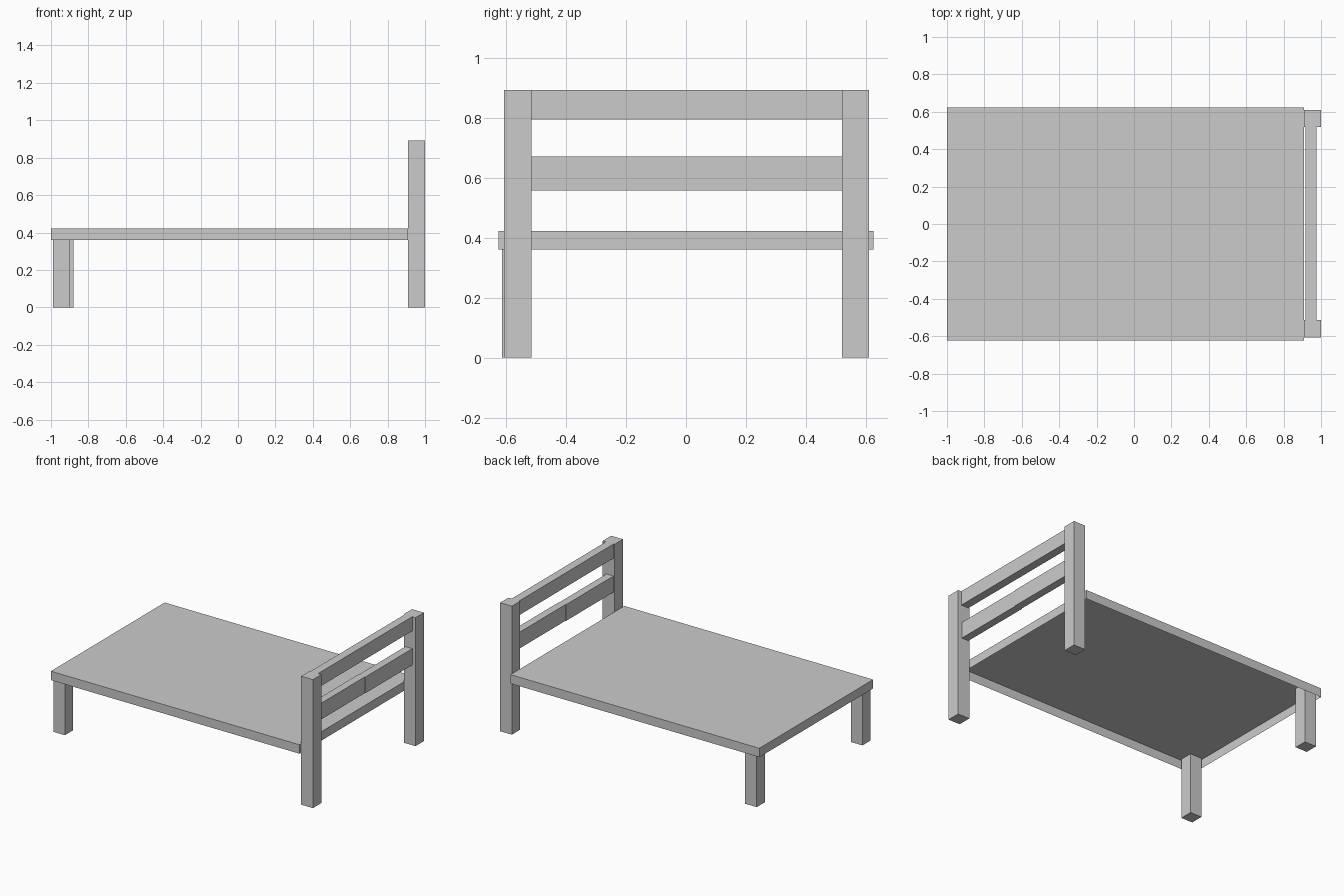
import bpy, bmesh

if "Cube" in bpy.data.objects:
    bpy.data.objects.remove(bpy.data.objects["Cube"])


def box(name, x, y, z, open_bottom=False):
    """Axis-aligned box from (min, max) ranges, optionally without its bottom face."""
    bm = bmesh.new()
    bmesh.ops.create_cube(bm, size=1)
    for v in bm.verts:
        v.co = [r[0] if c < 0 else r[1] for c, r in zip(v.co, (x, y, z))]
    bm.normal_update()
    if open_bottom:
        low = [f for f in bm.faces if f.normal.z < -0.5]
        bmesh.ops.delete(bm, geom=low, context='FACES_ONLY')
    mesh = bpy.data.meshes.new(name)
    bm.to_mesh(mesh)
    bm.free()
    ob = bpy.data.objects.new(name, mesh)
    bpy.context.collection.objects.link(ob)
    return ob


# Bed platform: thin shell, open underneath
box("platform", (-1.0, 0.91), (-0.624, 0.624), (0.36, 0.422), open_bottom=True)

# Tall headboard posts
box("headboard_post_front", (0.91, 1.0), (-0.607, -0.514), (0, 0.892))
box("headboard_post_back", (0.91, 1.0), (0.519, 0.61), (0, 0.892))

# Short legs at the foot end, reaching the underside of the platform
box("foot_leg_front", (-0.988, -0.90), (-0.613, -0.524), (0, 0.422))
box("foot_leg_back", (-0.97, -0.88), (0.52, 0.61), (0, 0.422))

# Headboard rails; the middle one is made of two slightly offset halves
box("top_rail", (0.917, 0.975), (-0.514, 0.519), (0.793, 0.892))
box("middle_rail_front", (0.917, 0.971), (-0.514, 0.006), (0.557, 0.67))
box("middle_rail_back", (0.921, 0.975), (0.006, 0.519), (0.557, 0.67))
